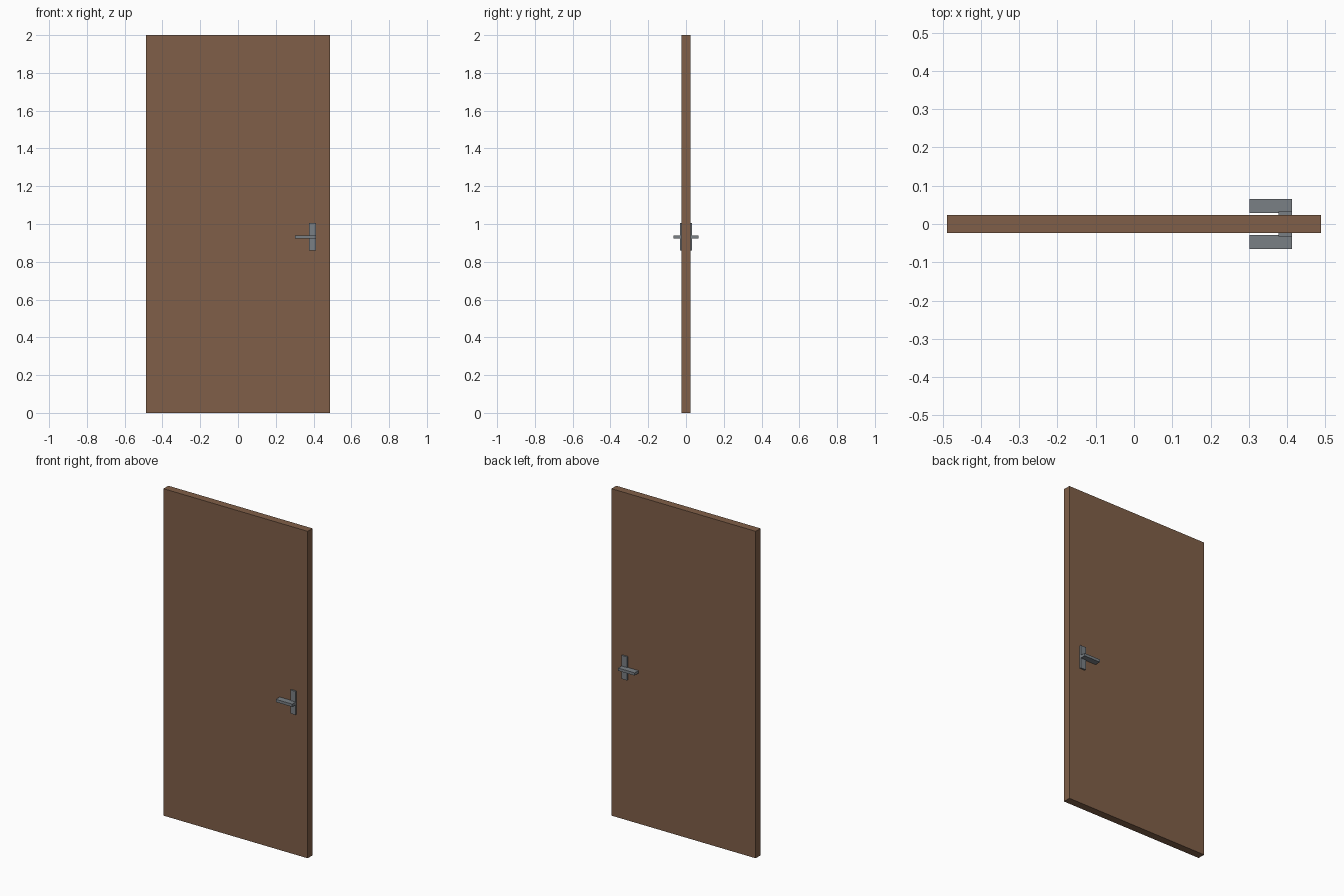
import bpy

if "Cube" in bpy.data.objects:
    bpy.data.objects.remove(bpy.data.objects["Cube"])


def material(name, rgb):
    linear = [((c / 255 + 0.055) / 1.055) ** 2.4 for c in rgb] + [1]
    mat = bpy.data.materials.new(name)
    mat.use_nodes = True
    mat.diffuse_color = linear
    mat.node_tree.nodes["Principled BSDF"].inputs["Base Color"].default_value = linear
    return mat


def box(name, low, high, mat):
    centre = [(a + b) / 2 for a, b in zip(low, high)]
    bpy.ops.mesh.primitive_cube_add(size=1, location=centre)
    obj = bpy.context.object
    obj.name = name
    obj.scale = [abs(b - a) for a, b in zip(low, high)]
    bpy.ops.object.transform_apply(location=False, rotation=False, scale=True)
    obj.data.materials.append(mat)
    return obj


wood = material("brown wood", (128, 95, 72))
metal = material("grey metal", (122, 128, 133))

# Door slab
box("door_panel", (-0.488, -0.0235, 0), (0.488, 0.0235, 2), wood)

# Backplate and flat lever on each face
for side, sign in (("front", -1), ("back", 1)):
    box(side + "_backplate", (0.377, sign * 0.0235, 0.86),
        (0.413, sign * 0.033, 1.004), metal)
    box(side + "_lever", (0.302, sign * 0.0285, 0.922),
        (0.413, sign * 0.0655, 0.939), metal)
